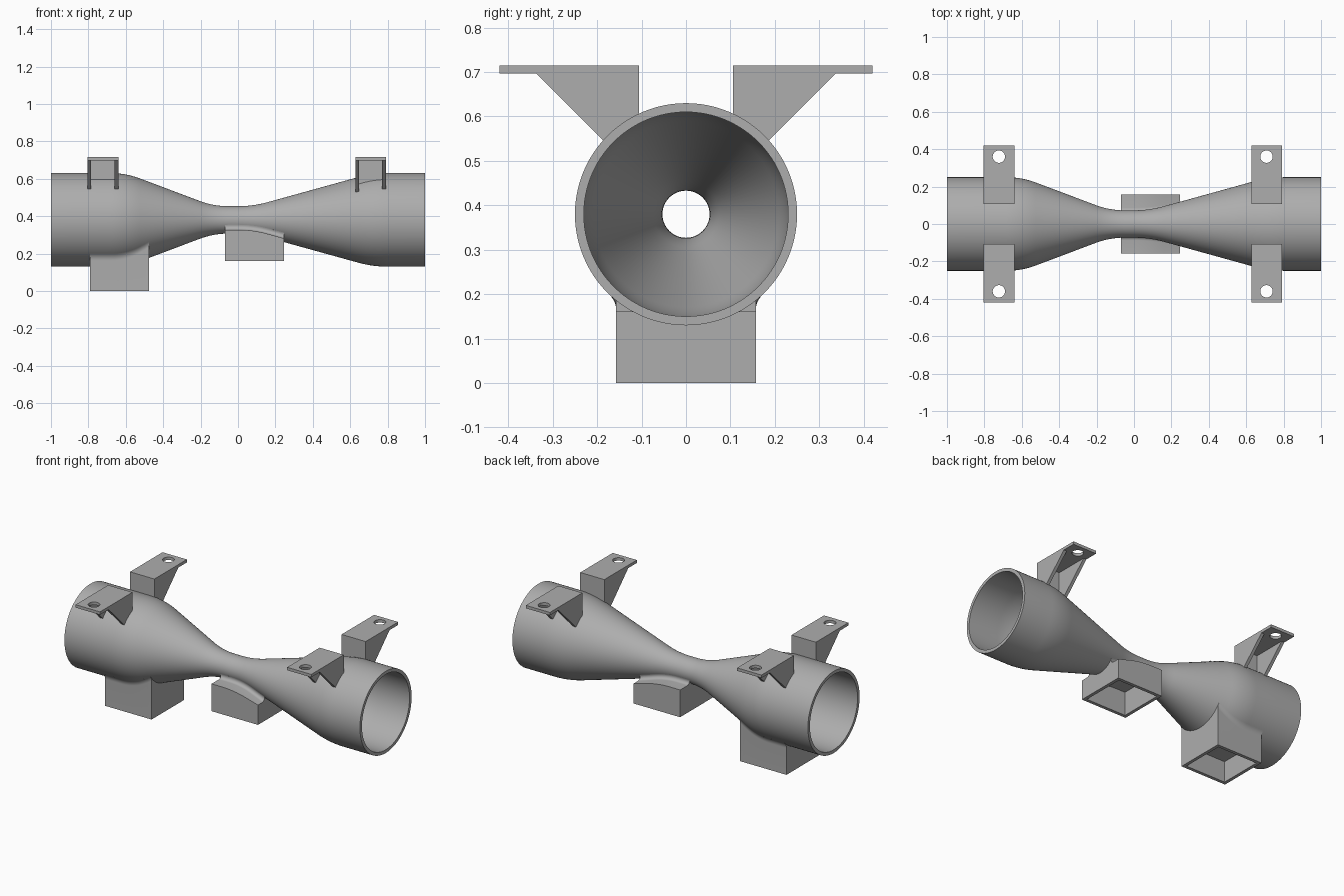
import bpy
import bmesh
from math import sin, cos, pi, sqrt, atan2, radians
from mathutils import Vector

AXIS = 0.38      # height of the tube axis
WALL = 0.02      # wall thickness
HALF = 0.157     # half width of the port boxes

cube = bpy.data.objects.get("Cube")
if cube:
    bpy.data.objects.remove(cube, do_unlink=True)

grey = bpy.data.materials.new("plain_grey")
grey.use_nodes = True
COLOUR = (0.42, 0.42, 0.42, 1)
grey.diffuse_color = COLOUR
grey.node_tree.nodes["Principled BSDF"].inputs["Base Color"].default_value = COLOUR


def finish(name, bm, angle=30):
    bmesh.ops.recalc_face_normals(bm, faces=bm.faces)
    mesh = bpy.data.meshes.new(name)
    bm.to_mesh(mesh)
    bm.free()
    mesh.materials.append(grey)
    obj = bpy.data.objects.new(name, mesh)
    bpy.context.collection.objects.link(obj)
    bpy.ops.object.select_all(action="DESELECT")
    obj.select_set(True)
    bpy.context.view_layer.objects.active = obj
    bpy.ops.object.shade_smooth_by_angle(angle=radians(angle))
    return obj


def loft(bm, rings, cyclic=False):
    """Skin closed rings of points; cap the ends unless cyclic."""
    rows = [[bm.verts.new(p) for p in ring] for ring in rings]
    pairs = list(zip(rows, rows[1:]))
    if cyclic:
        pairs.append((rows[-1], rows[0]))
    else:
        bm.faces.new(rows[0])
        bm.faces.new(rows[-1])
    for a, b in pairs:
        n = len(a)
        for i in range(n):
            j = (i + 1) % n
            bm.faces.new((a[i], a[j], b[j], b[i]))


# Tube profile: straight ends and cones with rounded corners
corners = [(-1, 0.25), (-0.60, 0.25), (-0.13, 0.073), (0.08, 0.073), (0.72, 0.25), (1, 0.25)]
corners = [Vector(c) for c in corners]
profile = [corners[0]]
for before, c, after in zip(corners, corners[1:], corners[2:]):
    p = c + (before - c).normalized() * 0.08
    q = c + (after - c).normalized() * 0.08
    for k in range(9):
        t = k / 8
        profile.append(p * (1 - t) ** 2 + c * 2 * t * (1 - t) + q * t * t)
profile.append(corners[-1])


def radius(x):
    for a, b in zip(profile, profile[1:]):
        if a.x <= x <= b.x:
            return a.y + (b.y - a.y) * (x - a.x) / (b.x - a.x)
    return 0.25


def stations(x0, x1, n):
    return [x0 + (x1 - x0) * i / n for i in range(n + 1)]


# Hollow tube
section = [(p.x, p.y) for p in profile] + [(p.x, p.y - WALL) for p in reversed(profile)]
SIDES = 96
bm = bmesh.new()
loft(bm, [[(x, r * cos(2 * pi * i / SIDES), AXIS + r * sin(2 * pi * i / SIDES))
           for x, r in section] for i in range(SIDES)], cyclic=True)
finish("venturi_tube", bm)


def arc(cy, cz, r, a0, a1, n=8):
    return [(cy + r * cos(a0 + (a1 - a0) * i / n), cz + r * sin(a0 + (a1 - a0) * i / n))
            for i in range(n + 1)]


def box_ring(x, bottom, wide_tube, hollow):
    """Cross-section of a port box, blended into the tube by a fillet."""
    R = radius(x)
    if wide_tube:      # box sides run up into the tube
        f = 0.05
        cy, cz = HALF + f, AXIS - sqrt((R + f) ** 2 - (HALF + f) ** 2)
        start = pi
    else:              # box has its own top below the tube
        f = 0.02
        cz = AXIS - (R - WALL) + f
        cy = sqrt((R + f) ** 2 - (AXIS - cz) ** 2)
        start = 1.5 * pi
    to_axis = atan2(AXIS - cz, -cy)
    half = [(HALF, bottom)]
    if not wide_tube:
        half.append((HALF, cz - f))
    half += arc(cy, cz, f, start, to_axis)
    # stay inside the tube wall down to its lowest point
    half += arc(0, AXIS, R - WALL / 2, to_axis - pi, -pi / 2)
    ring = half + [(-y, z) for y, z in reversed(half[:-1])]
    if hollow:
        w, ceiling = HALF - WALL, AXIS - R
        ring += [(-w, bottom), (-w, ceiling), (w, ceiling), (w, bottom)]
    return [(x, y, z) for y, z in ring]


# Port boxes, open underneath: end wall, hollow middle, end wall
for name, x0, x1, bottom, wide in (("inlet_port_box", -0.79, -0.475, 0, True),
                                   ("throat_port_box", -0.07, 0.245, 0.16, False)):
    bm = bmesh.new()
    for a, b, n, hollow in ((x0, x0 + WALL, 2, False), (x0 + WALL, x1 - WALL, 20, True),
                            (x1 - WALL, x1, 2, False)):
        loft(bm, [box_ring(x, bottom, wide, hollow) for x in stations(a, b, n)])
    finish(name, bm)


# Mounting brackets: drilled plate, two gussets and an inner wall
TOP, UNDER, INNER, OUTER = 0.715, 0.697, 0.106, 0.42


def gusset_ring(x, side, outer=None):
    r = radius(x) - WALL / 2
    y1 = outer or 0.01 + sqrt(r * r / 2 - 0.0001)     # foot of the sloping edge
    foot = arc(0, AXIS, r, atan2(sqrt(r * r - y1 * y1), y1),
               atan2(sqrt(r * r - INNER ** 2), INNER))
    ring = [(INNER, UNDER), (outer or 0.337, UNDER)] + foot
    return [(x, side * y, z) for y, z in ring]


def plate(bm, x0, x1, side):
    """Flat plate with a round hole, skinned from rectangle to circle."""
    cx, cy, hole = (x0 + x1) / 2, 0.36, 0.033
    hx = (x1 - x0) / 2
    circle, border = [], []
    for i in range(32):
        a = 2 * pi * (i + 0.5) / 32
        c, s = cos(a), sin(a)
        circle.append((cx + hole * c, side * (cy + hole * s)))
        k = 1 / max(abs(c), abs(s))                   # square outline
        u, v = c * k, s * k
        if i % 8 in (3, 4):                           # snap to the square's corners
            u, v = (1 if c > 0 else -1), (1 if s > 0 else -1)
            if i % 8 == 4:
                u, v = (u, v * 0.9) if abs(c) > abs(s) else (u * 0.9, v)
        border.append((cx + u * hx, side * (cy + v * (OUTER - cy if v > 0 else cy - INNER))))
    rings = [[(x, y, z) for x, y in loop] for loop, z in
             ((circle, UNDER), (circle, TOP), (border, TOP), (border, UNDER))]
    loft(bm, rings, cyclic=True)


for end, x0, x1 in (("inlet", -0.805, -0.64), ("outlet", 0.627, 0.79)):
    for where, side in (("front", -1), ("back", 1)):
        bm = bmesh.new()
        plate(bm, x0, x1, side)
        for a in (x0, x1 - WALL):
            loft(bm, [gusset_ring(x, side) for x in stations(a, a + WALL, 3)])
        loft(bm, [gusset_ring(x, side, INNER + WALL)
                  for x in stations(x0 + WALL, x1 - WALL, 10)])
        finish(f"{end}_{where}_bracket", bm)
